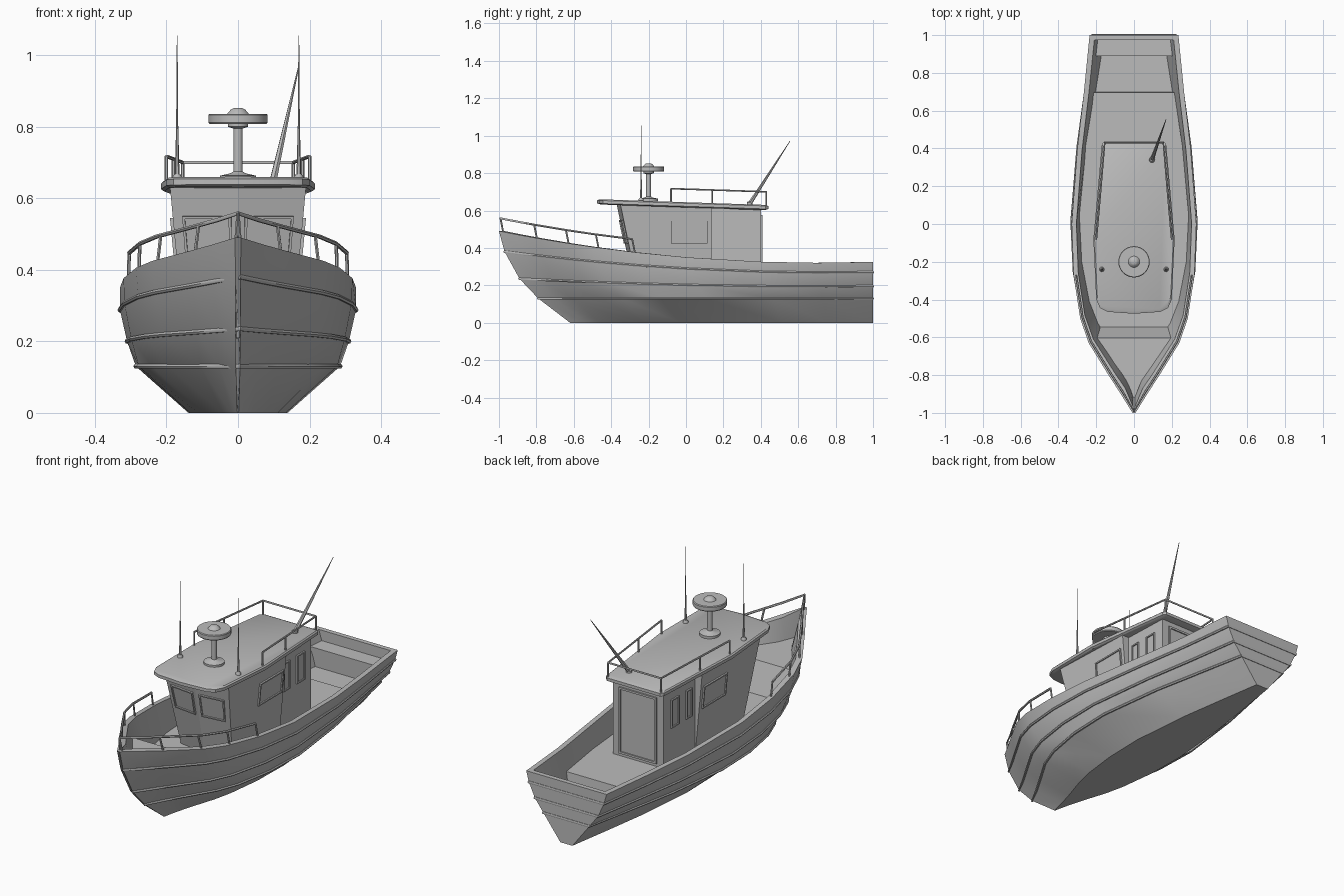
import bpy, bmesh, math
from mathutils import Vector

cube = bpy.data.objects.get("Cube")
if cube:
    bpy.data.objects.remove(cube, do_unlink=True)

GREY = (0.5, 0.5, 0.5, 1)
paint = bpy.data.materials.new("plain_grey")
paint.use_nodes = True
paint.diffuse_color = GREY
paint.node_tree.nodes["Principled BSDF"].inputs["Base Color"].default_value = GREY


# ---------- helpers ----------
def add_object(name, mesh, angle=25):
    obj = bpy.data.objects.new(name, mesh)
    bpy.context.collection.objects.link(obj)
    mesh.materials.clear()
    mesh.materials.append(paint)
    bpy.ops.object.select_all(action='DESELECT')
    obj.select_set(True)
    bpy.context.view_layer.objects.active = obj
    bpy.ops.object.shade_smooth_by_angle(angle=math.radians(angle))
    return obj


def finish(name, bm, angle=25):
    bmesh.ops.recalc_face_normals(bm, faces=bm.faces)
    mesh = bpy.data.meshes.new(name)
    bm.to_mesh(mesh)
    bm.free()
    return add_object(name, mesh, angle)


def loft(name, rings, end_faces=None, angle=25):
    """Skin closed rings; each end gets one cap or the listed index faces."""
    bm = bmesh.new()
    rows = [[bm.verts.new(p) for p in ring] for ring in rings]
    n = len(rows[0])
    for a, b in zip(rows, rows[1:]):
        for i in range(n):
            j = (i + 1) % n
            bm.faces.new((a[i], a[j], b[j], b[i]))
    for row in (rows[0], rows[-1]):
        for idx in end_faces or [range(n)]:
            bm.faces.new([row[i] for i in idx])
    return finish(name, bm, angle)


def rod(name, points, radius, taper=None, cyclic=False, sides=1):
    """Round bar along a path, optionally thinning to the taper radius."""
    curve = bpy.data.curves.new(name, 'CURVE')
    curve.dimensions = '3D'
    curve.bevel_depth = radius
    curve.bevel_resolution = sides
    curve.use_fill_caps = True
    spline = curve.splines.new('POLY')
    spline.points.add(len(points) - 1)
    for p, co in zip(spline.points, points):
        p.co = (*co, 1)
    if taper:
        spline.points[-1].radius = taper / radius
    spline.use_cyclic_u = cyclic
    temp = bpy.data.objects.new(name + "_path", curve)
    mesh = bpy.data.meshes.new_from_object(temp)
    bpy.data.objects.remove(temp)
    return add_object(name, mesh, 50)


def lathe(name, centre, profile, sides=32):
    rings = [[(centre[0] + r * math.cos(math.tau * i / sides),
               centre[1] + r * math.sin(math.tau * i / sides), z)
              for i in range(sides)] for r, z in profile]
    return loft(name, rings, angle=35)


def panel(name, corners, rim=0.01, raise_by=0.008):
    """Framed pane: raised rim with the middle set back."""
    bm = bmesh.new()
    face = bm.faces.new([bm.verts.new(c) for c in corners])
    face.normal_update()
    out = face.normal.copy()
    top = bmesh.ops.extrude_face_region(bm, geom=[face])['geom']
    bmesh.ops.translate(bm, vec=out * raise_by,
                        verts=[v for v in top if isinstance(v, bmesh.types.BMVert)])
    pane = [f for f in top if isinstance(f, bmesh.types.BMFace)]
    bmesh.ops.inset_region(bm, faces=pane, thickness=rim)
    inner = bmesh.ops.extrude_face_region(bm, geom=pane)['geom']
    bmesh.ops.translate(bm, vec=-out * raise_by * 0.8,
                        verts=[v for v in inner if isinstance(v, bmesh.types.BMVert)])
    bmesh.ops.delete(bm, geom=pane, context='FACES')
    return finish(name, bm, 10)


def flip(p):
    return (-p[0], p[1], p[2])


def quad(v, t):
    """Smooth curve through bow, midship and stern values."""
    return v[0] * (1 - t) * (1 - 2 * t) + 4 * v[1] * t * (1 - t) + v[2] * t * (2 * t - 1)


# ---------- hull ----------
PLAN = [(0, .008), (.05, .07), (.1, .135), (.185, .24), (.25, .285),
        (.365, .32), (.5, .33), (.7, .3), (.85, .265), (1, .235)]
STATIONS = [t for t, w in PLAN]
# each line: stem y, share of the gunwale width, height (bow, midship, stern)
GUNWALE = (-1, (1, 1, 1), (.49, .35, .325))
UPPER = (-.97, (.92, 1, .936), (.38, .288, .27))
MIDDLE = (-.89, (.81, .94, .787), (.235, .2, .195))
CHINE = (-.79, (.71, .865, .575), (.13, .13, .13))
KEEL = (-.62, (.25, .42, .15), (0, 0, 0))


def half_width(t):
    for (a, wa), (b, wb) in zip(PLAN, PLAN[1:]):
        if t <= b:
            return wa + (wb - wa) * (t - a) / (b - a)
    return PLAN[-1][1]


def hull_point(line, t):
    stem, share, height = line
    return Vector((half_width(t) * quad(share, t), stem + (1 - stem) * t, quad(height, t)))


def inside_point(line, t, drop=0):
    p = hull_point(line, t)
    stem = line[0] + .03
    return Vector((max(p.x - .025, .004), stem + (.975 - stem) * t, p.z - drop))


rings = []
for t in STATIONS:
    half = [inside_point(MIDDLE, t, .025), inside_point(GUNWALE, t)]
    half += [hull_point(k, t) for k in (GUNWALE, UPPER, MIDDLE, CHINE, KEEL)]
    rings.append(half + [flip(p) for p in reversed(half)])
loft("hull", rings, [range(2, 12), (1, 2, 11, 12), (0, 1, 12, 13)])

for name, line in (("upper_strake", UPPER), ("middle_strake", MIDDLE), ("chine_strake", CHINE)):
    side = [hull_point(line, t) for t in STATIONS]
    rod(name, side[::-1] + [flip(p) for p in side[1:]], .007, cyclic=True)


# ---------- decks ----------
def deck(name, z, start, end):
    ts = [start] + [t for t in STATIONS if start < t < end] + [end]
    rows = []
    for t in ts:
        low, high = inside_point(MIDDLE, t, .025), inside_point(GUNWALE, t)
        edge = low.lerp(high, (z - low.z) / (high.z - low.z))
        rows.append([low, edge, flip(edge), flip(low)])
    loft(name, rows)


deck("foredeck", .36, 0, .175)
deck("main_deck", .21, .175, .85)
deck("stern_seat", .27, .955, 1)

# ---------- wheelhouse ----------
BASE, TOP = .2, .63


def rise(z):
    return (z - BASE) / (TOP - BASE)


def wall_x(z):
    return .15 + .04 * rise(z)


def front_point(share, z):
    """Point on the raked, slightly bowed front wall."""
    return (share * wall_x(z), -.28 - .09 * rise(z) + .02 * abs(share), z)


loft("wheelhouse", [[front_point(-1, z), front_point(0, z), front_point(1, z),
                     (wall_x(z), .135, z), (-wall_x(z), .135, z)] for z in (BASE, TOP)], angle=10)
loft("aft_cabin", [[(s * .148, y, z) for s, y in ((-1, .1), (1, .1), (1, .4), (-1, .4))]
                   for z in (BASE, .62)], angle=10)

for side, s in (("left", 1), ("right", -1)):
    def place(name, corners):
        panel(side + name, [c if s > 0 else flip(c) for c in corners][::s])

    lo, hi = .425, .545
    place("_side_window", [(wall_x(z), y, z) for y, z in
                           ((-.08, lo), (.115, lo), (.115, hi), (-.08, hi))])
    for i, (a, b) in enumerate(((.165, .215), (.275, .34))):
        place(f"_aft_window_{i}", [(.148, y, z) for y, z in
                                   ((a, .4), (b, .4), (b, .55), (a, .55))])
    place("_front_window", [front_point(u, z) for u, z in
                            ((.1, lo), (.85, lo), (.85, .55), (.1, .55))])
panel("aft_door", [(x, .4, z) for x, z in ((.11, .225), (-.11, .225), (-.11, .575), (.11, .575))], .015)

# ---------- roof ----------
ROOF = [(0, -.475), (.14, -.465), (.18, -.445), (.2, -.4), (.215, -.08), (.17, .425), (.155, .44)]
outline = ROOF + [(-x, y) for x, y in reversed(ROOF[1:])]


def roof_z(y):
    return .66 - .03 * (y + .47) / .91


loft("roof", [[(x * k, y * k, roof_z(y) - d) for x, y in outline]
              for k, d in ((.96, .028), (1, .022), (1, .006), (.97, 0))])


def roof_rail(y, lift):
    return Vector((.2 - .045 * (y + .08) / .51, y, roof_z(y) + lift))


ends = [roof_rail(y, .07) for y in (-.08, .14, .43)]
rod("roof_rail", ends + [flip(p) for p in reversed(ends)], .005)
for s in (1, -1):
    for i, y in enumerate((-.08, .14, .43)):
        foot, head = roof_rail(y, -.01), roof_rail(y, .07)
        rod(f"roof_rail_post_{i}", [(s * p.x, p.y, p.z) for p in (foot, head)], .005)

# ---------- bow railing ----------


def bow_rail(t, lift):
    p = hull_point(GUNWALE, t)
    return (max(p.x - .012, 0), p.y + .008, p.z + lift)


rail_ts = [0, .05, .1, .185, .25, .352]
side = [bow_rail(t, .068) for t in rail_ts]
rod("bow_rail", [flip(p) for p in reversed(side)] + side[1:], .006)
for i, t in enumerate((0, .09, .175, .255, .352)):
    post = [bow_rail(t + .008, -.01), bow_rail(t, .068)]
    rod(f"left_bow_post_{i}", post, .005)
    rod(f"right_bow_post_{i}", [flip(p) for p in post], .005)

# ---------- radar and aerials ----------
lathe("radar_mast", (0, -.2), [(.05, .64), (.05, .663), (.02, .67), (.013, .675),
                               (.013, .795), (.028, .8), (.028, .812)])
lathe("radar_dish", (0, -.2), [(.08, .808), (.083, .812), (.083, .832), (.08, .836),
                               (.03, .836), (.02, .848), (.012, .852)])
for side, x in (("left", .17), ("right", -.17)):
    lathe(side + "_aerial_base", (x, -.24), [(.013, .64), (.013, .66), (.008, .668)], 12)
    rod(side + "_aerial", [(x, -.24, .65), (x, -.24, .8)], .007, .003)
    rod(side + "_aerial_tip", [(x, -.24, .8), (x, -.24, 1.055)], .003, .001)
lathe("whip_base", (.095, .34), [(.015, .62), (.015, .642), (.01, .648)], 12)
rod("whip_aerial", [(.095, .34, .635), (.17, .555, .97)], .011, .0015)
